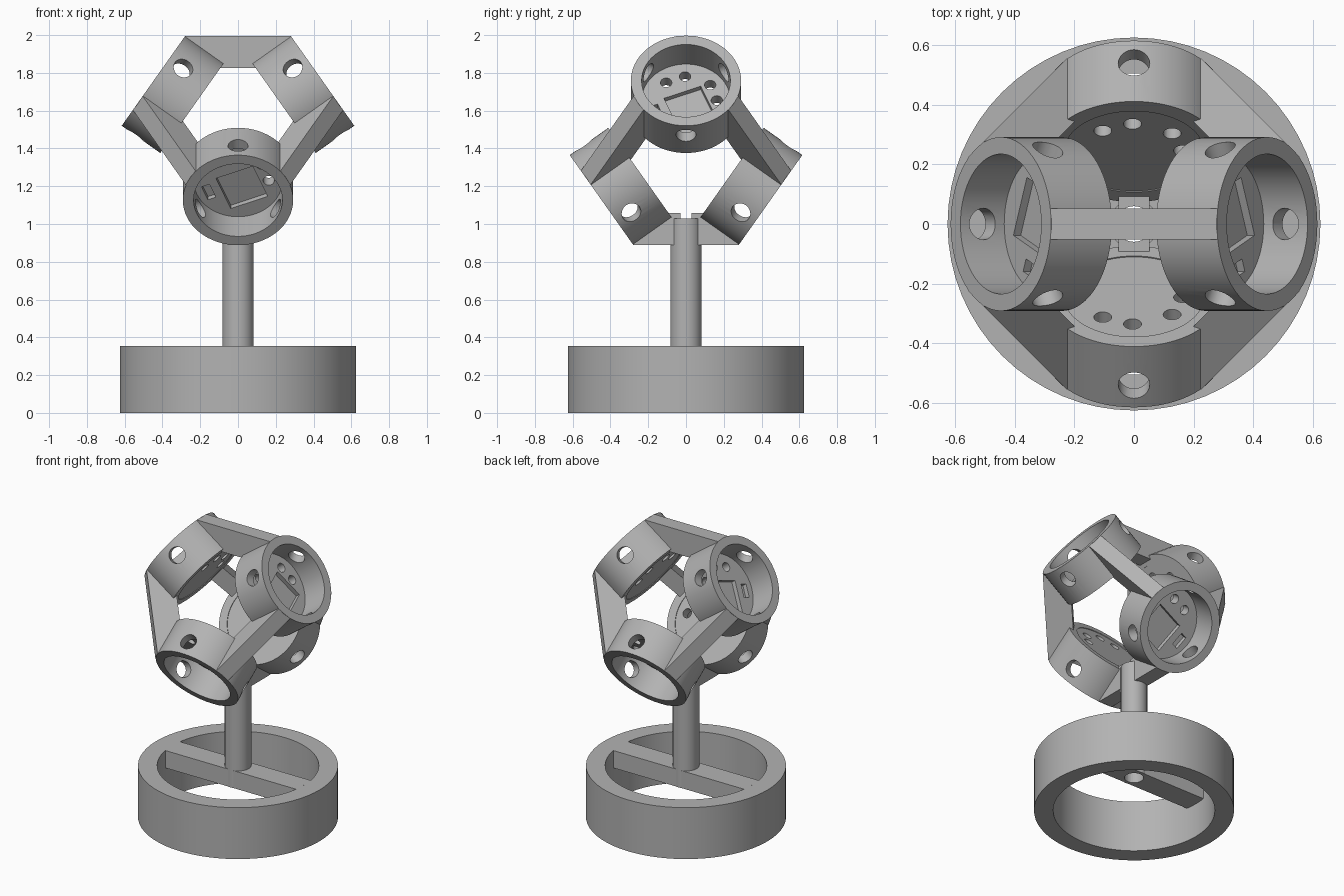
import bpy, bmesh
from math import sin, cos, pi, radians, sqrt
from mathutils import Matrix, Vector

cube = bpy.data.objects.get("Cube")
if cube:
    bpy.data.objects.remove(cube, do_unlink=True)

grey = bpy.data.materials.new("plain grey")
grey.use_nodes = True
grey.diffuse_color = (0.45, 0.45, 0.45, 1)
grey.node_tree.nodes["Principled BSDF"].inputs["Base Color"].default_value = (0.45, 0.45, 0.45, 1)

CENTRE = Vector((0, 0, 1.4425))   # middle of the four cups
RIM, DEPTH = 0.5475, 0.25         # rim distance from the middle, cup depth
R_OUT, R_IN = 0.292, 0.235
POLE_R, BORE_R = 0.083, 0.06
BASE_H = 0.355


def make(name, bm):
    bmesh.ops.recalc_face_normals(bm, faces=bm.faces)
    mesh = bpy.data.meshes.new(name)
    bm.to_mesh(mesh)
    bm.free()
    mesh.materials.append(grey)
    obj = bpy.data.objects.new(name, mesh)
    bpy.context.collection.objects.link(obj)
    return obj


def select(obj):
    bpy.ops.object.select_all(action='DESELECT')
    obj.select_set(True)
    bpy.context.view_layer.objects.active = obj


def smooth(obj):
    select(obj)
    bpy.ops.object.shade_smooth_by_angle(angle=radians(30))


def lathe(name, profile, steps=64, closed=False):
    bm = bmesh.new()
    verts = [bm.verts.new((r, 0, z)) for r, z in profile]
    loop = verts + verts[:1] if closed else verts
    edges = [bm.edges.new(pair) for pair in zip(loop, loop[1:])]
    bmesh.ops.spin(bm, geom=verts + edges, cent=(0, 0, 0), axis=(0, 0, 1),
                   angle=2 * pi, steps=steps, use_duplicate=False)
    bmesh.ops.remove_doubles(bm, verts=bm.verts, dist=0.0001)
    return make(name, bm)


def tube(name, outer, inner, low, high):
    return lathe(name, [(inner, low), (outer, low), (outer, high), (inner, high)], closed=True)


def add_rod(bm, radius, length, matrix):
    bmesh.ops.create_cone(bm, cap_ends=True, segments=32, radius1=radius,
                          radius2=radius, depth=length, matrix=matrix)


def add_box(bm, size, matrix):
    bmesh.ops.create_cube(bm, size=1, matrix=matrix @ Matrix.Diagonal((*size, 1)))


def cut(obj, bm):
    cutter = make("cutter", bm)
    cutter.hide_render = True
    mod = obj.modifiers.new("cut", 'BOOLEAN')
    mod.operation, mod.solver, mod.object = 'DIFFERENCE', 'EXACT', cutter
    select(obj)
    bpy.ops.object.modifier_apply(modifier=mod.name)
    bpy.data.objects.remove(cutter, do_unlink=True)


def cut_bore(obj):
    bm = bmesh.new()
    add_rod(bm, BORE_R, 4, Matrix())
    cut(obj, bm)


def make_cup(name, u, v, n, hole_angles):
    floor = 0.07
    cup = lathe(name, [(0, 0.004), (R_IN, 0.004), (R_IN, 0), (R_OUT, 0), (R_OUT, DEPTH),
                       (R_IN, DEPTH), (R_IN, floor), (0, floor)])
    bm = bmesh.new()
    # round holes through the wall
    for a in hole_angles:
        d = Vector((cos(radians(a)), sin(radians(a)), 0))
        turn = d.to_track_quat('Z', 'Y').to_matrix().to_4x4()
        add_rod(bm, 0.053, 0.16, Matrix.Translation(d * 0.265 + Vector((0, 0, DEPTH - 0.09))) @ turn)
    # small holes through the floor
    for x, y in [(-0.105, 0.115), (-0.005, 0.155), (0.128, 0.1), (0.163, 0)]:
        add_rod(bm, 0.03, 0.3, Matrix.Translation((x, y, 0)))
    # square pocket and slot in the floor
    tilt = Matrix.Rotation(radians(22), 4, 'Z')
    for x, y, w, h in [(0.02, -0.045, 0.21, 0.21), (-0.155, -0.075, 0.045, 0.09)]:
        add_box(bm, (w, h, 0.06), Matrix.Translation((x, y, floor)) @ tilt)
    cut(cup, bm)
    frame = Matrix((u, v, n)).transposed().to_4x4()
    cup.data.transform(Matrix.Translation(CENTRE + n * (RIM - DEPTH)) @ frame)
    if frame.determinant() < 0:
        cup.data.flip_normals()
    smooth(cup)


def make_strut(name, a, b):
    side = a.cross(b).normalized() * 0.052
    bm = bmesh.new()
    for p, q in ((a, b), (b, a)):
        radial = (q - p * p.dot(q)).normalized()
        for r in (0.26, R_OUT - 0.002):
            for d in (RIM, RIM - DEPTH):
                for s in (side, -side):
                    bm.verts.new(CENTRE + p * d + radial * r + s)
    bmesh.ops.convex_hull(bm, input=bm.verts)
    bmesh.ops.dissolve_limit(bm, angle_limit=0.01, verts=bm.verts, edges=bm.edges)
    return make(name, bm)


# four cups on the corners of a tetrahedron
far, near = sqrt(2 / 3), sqrt(1 / 3)
X, Y = Vector((1, 0, 0)), Vector((0, 1, 0))
cups = {}
for name, out, u, rise in [("upper_left", X, Y, 1), ("upper_right", -X, Y, 1),
                           ("lower_front", -Y, X, -1), ("lower_back", Y, X, -1)]:
    n = out * far + Vector((0, 0, near * rise))
    v = out * (-near * rise) + Vector((0, 0, far))
    make_cup(name + "_cup", u, v, n, (30, 150, 270) if rise > 0 else (90, 210, 330))
    cups[name] = n

# struts joining every pair of cups
names = list(cups)
for i, first in enumerate(names):
    for second in names[i + 1:]:
        strut = make_strut(first + "_to_" + second + "_strut", cups[first], cups[second])
        if first.startswith("lower"):
            cut_bore(strut)

# hollow pole
smooth(tube("pole", POLE_R, BORE_R, BASE_H - 0.12, 1.03))

# ring base with a cross bar
smooth(tube("base_ring", 0.626, 0.506, 0, BASE_H))
bm = bmesh.new()
add_box(bm, (1.01, 0.16, 0.12), Matrix.Translation((0, 0, BASE_H - 0.06)))
bar = make("base_cross_bar", bm)
cut_bore(bar)
